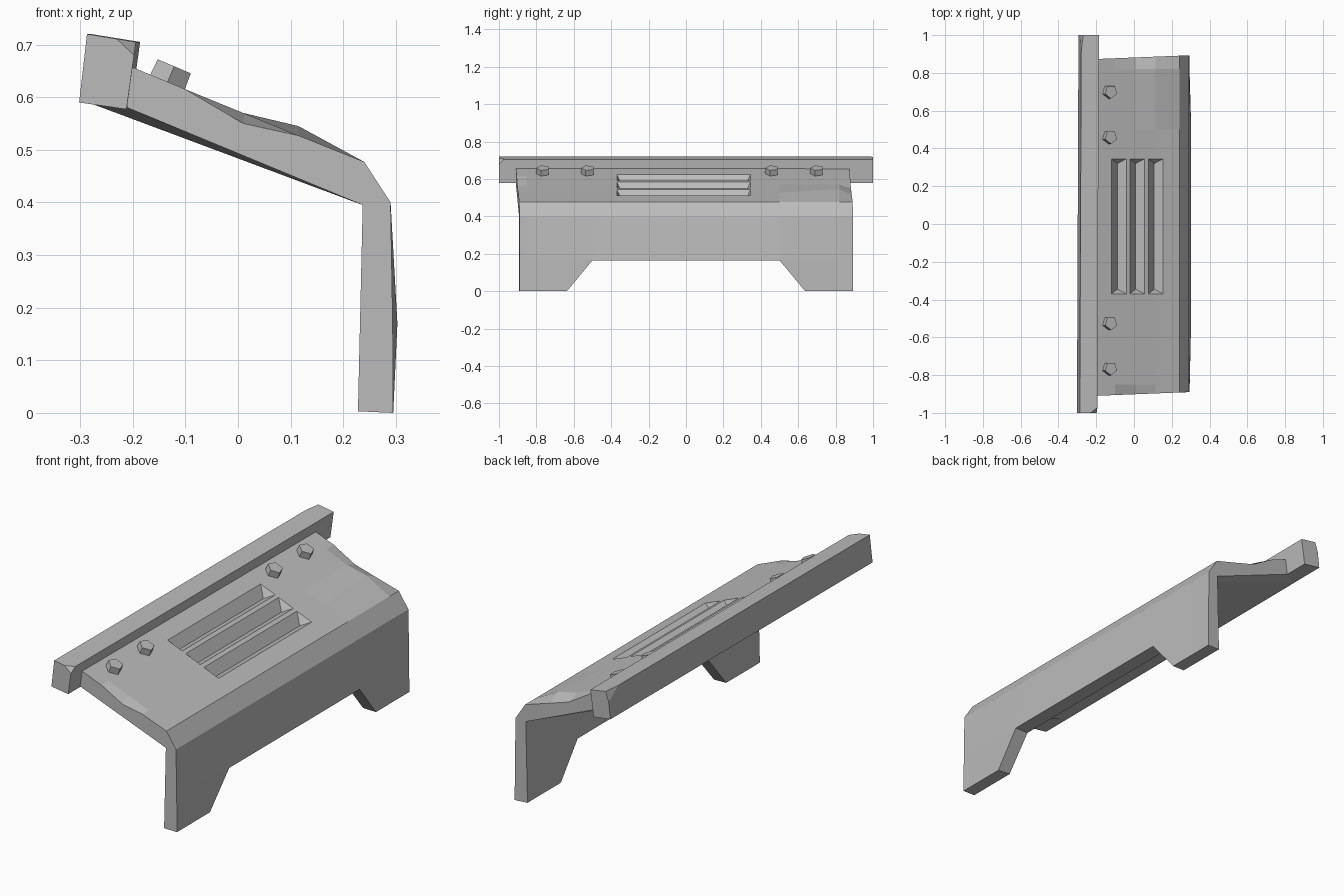
import bpy, bmesh, math
from mathutils import Vector, Matrix

cube = bpy.data.objects.get("Cube")
if cube:
    bpy.data.objects.remove(cube, do_unlink=True)

grey = bpy.data.materials.new("plain grey")
grey.use_nodes = True
colour = (0.5, 0.5, 0.5, 1)
grey.diffuse_color = colour
grey.node_tree.nodes["Principled BSDF"].inputs["Base Color"].default_value = colour


def finish(name, bm):
    bmesh.ops.recalc_face_normals(bm, faces=bm.faces)
    mesh = bpy.data.meshes.new(name)
    bm.to_mesh(mesh)
    bm.free()
    mesh.materials.append(grey)
    obj = bpy.data.objects.new(name, mesh)
    bpy.context.collection.objects.link(obj)
    return obj


def loft(sections):
    """Skin a list of matching closed rings and cap both ends."""
    bm = bmesh.new()
    rings = [[bm.verts.new(p) for p in ring] for ring in sections]
    for a, b in zip(rings, rings[1:]):
        for i in range(len(a)):
            j = (i + 1) % len(a)
            bm.faces.new((a[i], a[j], b[j], b[i]))
    bm.faces.new(rings[0])
    bm.faces.new(rings[-1])
    bmesh.ops.recalc_face_normals(bm, faces=bm.faces)
    return bm


def cut(target, cutter):
    mod = target.modifiers.new("cut", "BOOLEAN")
    mod.operation = "DIFFERENCE"
    mod.solver = "EXACT"
    mod.object = cutter
    cutter.hide_render = True
    cutter.hide_set(True)


# Bent shell: profile runs from the foot, up the panel, over the top and back
profile = [(0.228, 0.003), (0.295, 0), (0.294, 0.17), (0.29, 0.4), (0.24, 0.477),
           (0.115, 0.527), (0.01, 0.57), (-0.1, 0.615), (-0.22, 0.665),
           (-0.29, 0.592), (0.237, 0.395)]
BULGE, SHOULDER, MIDDLE, UPPER, BACK = 2, 5, 6, 7, 9


def section(y, **moves):
    pts = dict(enumerate(profile))
    pts.update({int(k[1:]): v for k, v in moves.items()})
    lean = 0.02 if abs(y) > 0.86 else 0
    return [(x, y - lean * max(0, 0.29 - x) * 2, z) for x, z in pts.values()]


shell_bm = loft([
    section(-0.89, p6=(0.01, 0.55), p9=(-0.21, 0.58)),
    section(-0.85),
    section(-0.5, p2=(0.303, 0.17)),
    section(0.5, p2=(0.303, 0.17)),
    section(0.82, p5=(0.115, 0.545)),
    section(0.893, p5=(0.115, 0.515), p6=(0.01, 0.548), p9=(-0.21, 0.58)),
])
bmesh.ops.triangulate(shell_bm, faces=[f for f in shell_bm.faces if len(f.verts) > 4])
shell = finish("bent_shell", shell_bm)

# Opening between the two feet
arch = [(-0.67, -0.04), (0.67, -0.04), (0.5, 0.165), (-0.5, 0.165)]
cut(shell, finish("foot_gap_cutter", loft([[(x, y, z) for y, z in arch] for x in (0.15, 0.4)])))

# Three wedge shaped vent slots
for n, x in enumerate((-0.12, -0.023, 0.075)):
    z = 0.575 - 0.41 * x
    rings = []
    for y, top, low in ((-0.37, 1, 0), (-0.345, 0, 1), (0.32, 0, 1), (0.345, 1, 0)):
        rings.append((y, top))
    bm = bmesh.new()
    rise = Vector((-0.006, 0, 0.03))
    for y0, y1 in ((-0.37, -0.345), (0.345, 0.32)):
        a, b = Vector((x, y0, z)), Vector((x + 0.08, y0, z - 0.033))
        for p in (a + rise, b + rise, a, b, Vector((x + 0.032, y1, z - 0.055))):
            bm.verts.new(p)
    bmesh.ops.convex_hull(bm, input=bm.verts)
    cut(shell, finish(f"vent_cutter_{n + 1}", bm))

# Top rail with clipped corners
rail = [(-0.302, 0.59), (-0.212, 0.577), (-0.194, 0.705), (-0.287, 0.72)]
rail_bm = loft([[(x + s, y, z) for x, z in rail] for y, s in ((-1, 0), (1, 0.008))])
for point, normal in (((-0.235, -1, 0.715), (0.7, -0.75, 0.75)),
                      ((-0.27, 1, 0.715), (-0.9, 0.12, 0.3))):
    geom = rail_bm.verts[:] + rail_bm.edges[:] + rail_bm.faces[:]
    bmesh.ops.bisect_plane(rail_bm, geom=geom, plane_co=point, plane_no=normal, clear_outer=True)
    bmesh.ops.holes_fill(rail_bm, edges=[e for e in rail_bm.edges if e.is_boundary])
finish("top_rail", rail_bm)

# Five sided bolt heads along the rail
for n, y in enumerate((-0.765, -0.525, 0.46, 0.7)):
    bm = bmesh.new()
    place = (Matrix.Translation((-0.13, y, 0.638)) @ Matrix.Rotation(math.radians(23), 4, "Y")
             @ Matrix.Rotation(math.pi, 4, "Z"))
    bmesh.ops.create_cone(bm, cap_ends=True, segments=5, radius1=0.038, radius2=0.036,
                          depth=0.045, matrix=place)
    finish(f"bolt_{n + 1}", bm)
